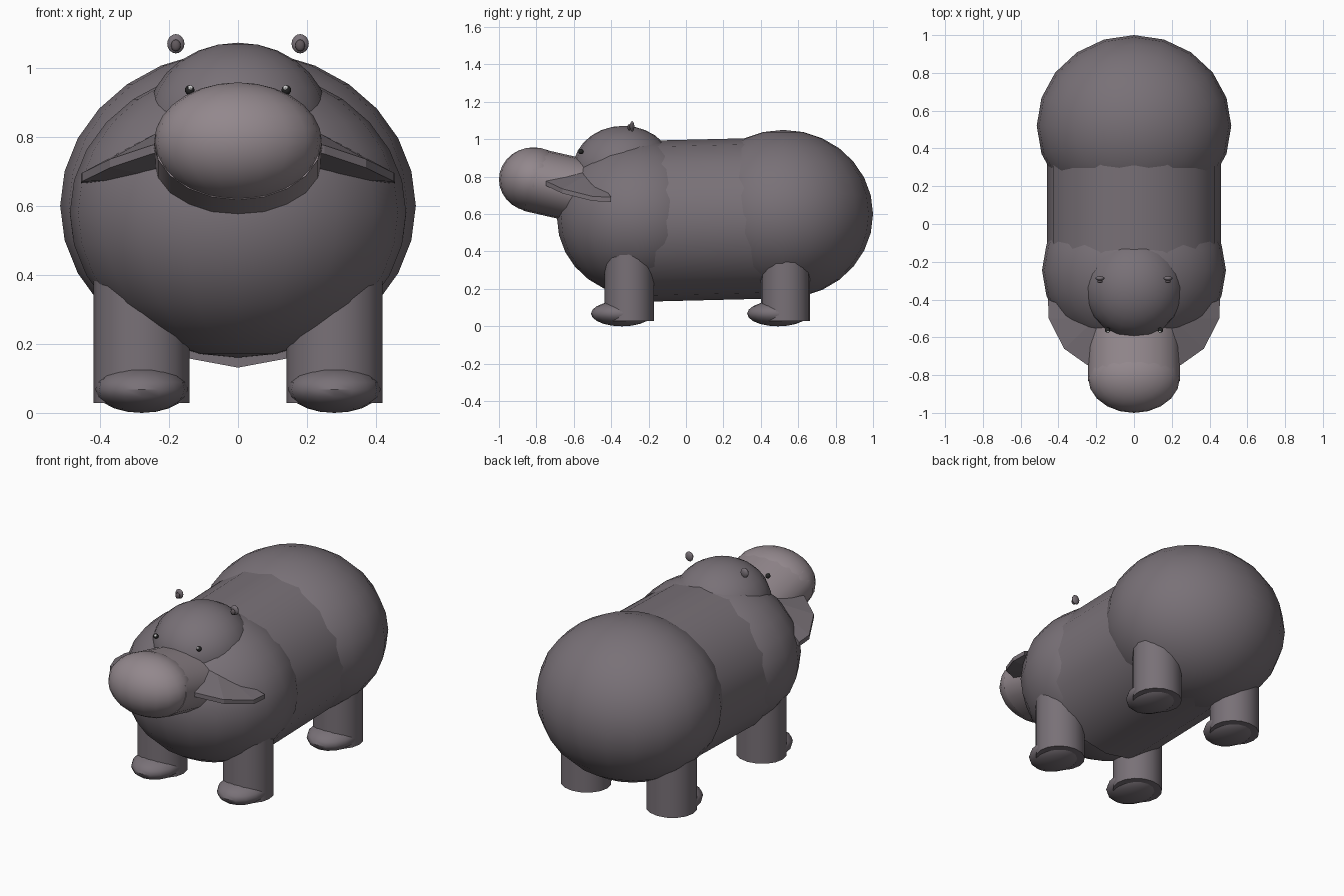
import bpy, bmesh, math
from mathutils import Vector

if "Cube" in bpy.data.objects:
    bpy.data.objects.remove(bpy.data.objects["Cube"])


def material(name, rgb):
    m = bpy.data.materials.new(name)
    m.diffuse_color = (*rgb, 1)
    m.use_nodes = True
    m.node_tree.nodes["Principled BSDF"].inputs["Base Color"].default_value = m.diffuse_color
    return m


HIDE = material("hide", (0.19, 0.165, 0.185))
SNOUT = material("snout", (0.29, 0.245, 0.265))
INNER = material("inner_ear", (0.12, 0.10, 0.11))
DARK = material("dark_eye", (0.02, 0.02, 0.02))
WHITE = material("eye_glint", (0.9, 0.9, 0.9))


def finish(name, mat):
    o = bpy.context.object
    o.name = name
    o.data.materials.append(mat)
    bpy.ops.object.transform_apply(location=False, rotation=False, scale=True)
    bpy.ops.object.shade_smooth_by_angle(angle=math.radians(40))
    return o


def ball(name, loc, size, mat=HIDE, seg=20, rings=14):
    bpy.ops.mesh.primitive_uv_sphere_add(segments=seg, ring_count=rings, radius=1, location=loc)
    bpy.context.object.scale = size
    return finish(name, mat)


def tube(name, a, b, rx, rz, mat=HIDE, seg=16):
    # elliptical cylinder running from a to b in the x = const plane
    a, b = Vector(a), Vector(b)
    d = b - a
    bpy.ops.mesh.primitive_cylinder_add(vertices=seg, radius=1, depth=1, location=(a + b) / 2)
    o = bpy.context.object
    o.scale = (rx, rz, d.length)
    o.rotation_euler = (-math.atan2(d.y, d.z), 0, 0)
    return finish(name, mat)


# Body
ball("rump", (0, 0.52, 0.6), (0.515, 0.48, 0.45))
ball("chest", (0, -0.245, 0.58), (0.487, 0.445, 0.42))
tube("belly", (0, -0.25, 0.561), (0, 0.52, 0.58), 0.46, 0.43)

# Head and muzzle
ball("head", (0, -0.335, 0.84), (0.265, 0.27, 0.232))
ball("muzzle_tip", (0, -0.815, 0.785), (0.243, 0.185, 0.172), SNOUT)
tube("muzzle", (0, -0.83, 0.785), (0, -0.48, 0.705), 0.243, 0.172, SNOUT, 20)

# Cheek flaps: shallow wedges fanning out from beside the muzzle
outer = [(0.2, -0.765, 0.785), (0.25, -0.745, 0.775), (0.37, -0.66, 0.735),
         (0.452, -0.5, 0.695), (0.455, -0.40, 0.69)]
bm = bmesh.new()
for s in (1, -1):
    rim = [bm.verts.new((s * x, y, z)) for x, y, z in outer]
    low = [bm.verts.new((s * x, y, z - 0.025)) for x, y, z in outer]
    apex = bm.verts.new((s * 0.2, -0.5, 0.83))
    base = bm.verts.new((s * 0.2, -0.5, 0.68))
    for i in range(len(outer) - 1):
        bm.faces.new((rim[i], rim[i + 1], apex))
        bm.faces.new((low[i + 1], low[i], base))
        bm.faces.new((rim[i + 1], rim[i], low[i], low[i + 1]))
    bm.faces.new((rim[0], apex, base, low[0]))
    bm.faces.new((apex, rim[-1], low[-1], base))
bmesh.ops.recalc_face_normals(bm, faces=bm.faces)
me = bpy.data.meshes.new("cheek_flaps")
bm.to_mesh(me)
bm.free()
flaps = bpy.data.objects.new("cheek_flaps", me)
me.materials.append(HIDE)
bpy.context.collection.objects.link(flaps)

for side, s in (("left", 1), ("right", -1)):
    # Eyes and ears
    ball(f"{side}_eye", (s * 0.14, -0.562, 0.935), (0.014, 0.014, 0.014), DARK, 12, 8)
    ball(f"{side}_eye_glint", (s * 0.138, -0.570, 0.941), (0.008, 0.008, 0.008), WHITE, 8, 6)
    ball(f"{side}_ear", (s * 0.18, -0.288, 1.069), (0.025, 0.012, 0.028), HIDE, 12, 8)
    ball(f"{side}_inner_ear", (s * 0.18, -0.304, 1.064), (0.014, 0.009, 0.017), INNER, 12, 8)
    # Legs and feet
    for end, y in (("front", -0.303), ("back", 0.532)):
        tube(f"{side}_{end}_leg", (s * 0.279, y, 0.028), (s * 0.279, y, 0.45), 0.139, 0.132)
        ball(f"{side}_{end}_foot", (s * 0.279, y - 0.04, 0.068), (0.134, 0.165, 0.068), HIDE, 16, 10)
